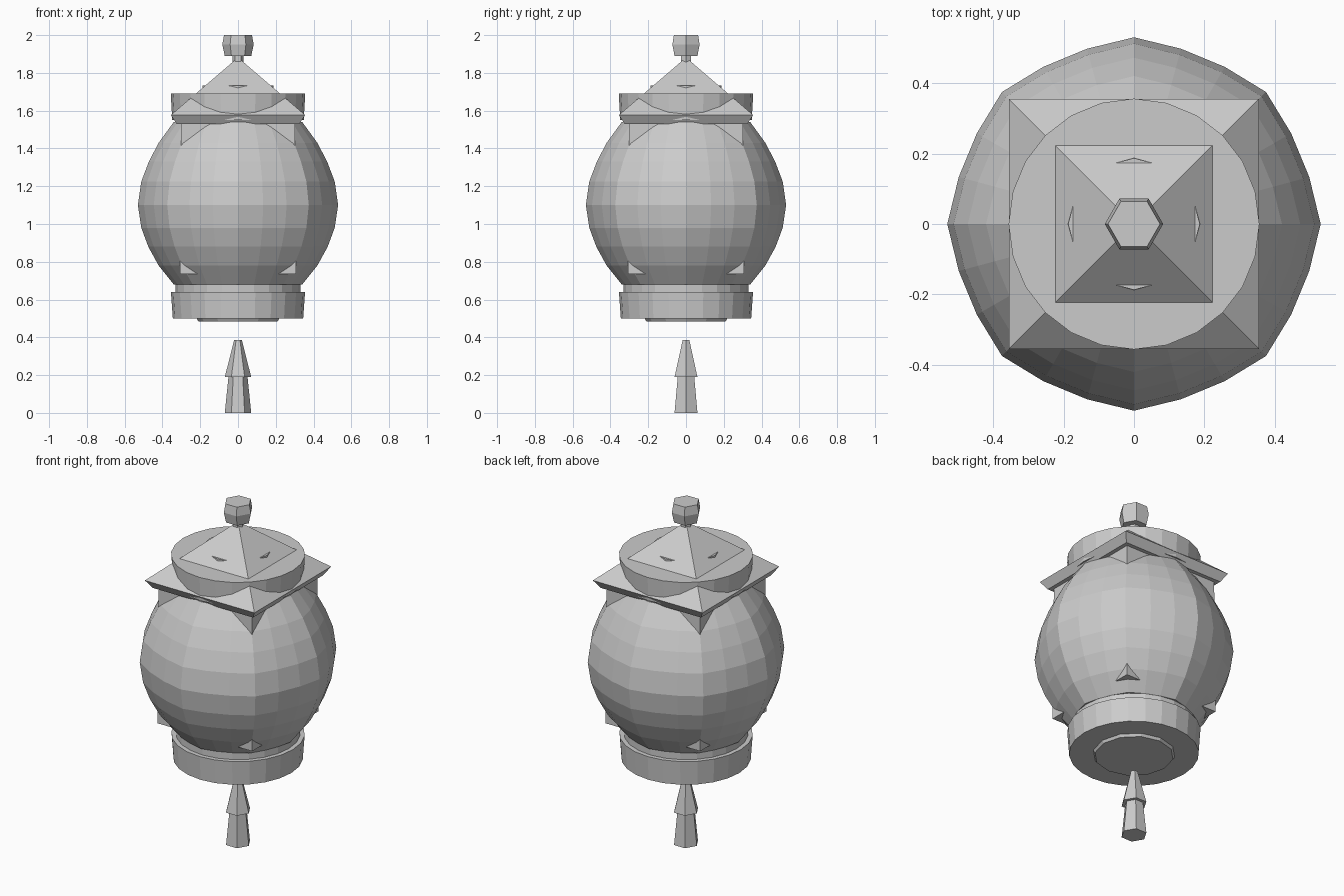
import bpy, math

cube = bpy.data.objects.get("Cube")
if cube:
    bpy.data.objects.remove(cube, do_unlink=True)

grey = bpy.data.materials.new("plain_grey")
grey.use_nodes = True
colour = (0.6, 0.6, 0.6, 1)
grey.diffuse_color = colour
grey.node_tree.nodes["Principled BSDF"].inputs["Base Color"].default_value = colour


def lathe(name, profile, sides, turn=0.0, shape=None):
    """Stack rings of (radius, height) into a closed faceted solid."""
    verts, faces = [], []
    for r, z in profile:
        for i in range(sides):
            a = math.tau * i / sides + turn
            k = r * (shape(i) if shape else 1)
            verts.append((k * math.cos(a), k * math.sin(a), z))
    for j in range(len(profile) - 1):
        for i in range(sides):
            n = (i + 1) % sides
            lo, hi = j * sides, (j + 1) * sides
            faces.append((lo + i, lo + n, hi + n, hi + i))
    faces.append(tuple(reversed(range(sides))))
    faces.append(tuple(range(len(verts) - sides, len(verts))))
    mesh = bpy.data.meshes.new(name)
    mesh.from_pydata(verts, [], faces)
    mesh.materials.append(grey)
    obj = bpy.data.objects.new(name, mesh)
    bpy.context.collection.objects.link(obj)
    return obj


def square(name, profile):
    """Square solid from (half width, height) pairs."""
    return lathe(name, [(h * math.sqrt(2), z) for h, z in profile], 4, math.pi / 4)


# Ribbed shade: eight ribs with flatter panels between them
lathe("lantern_shade",
      [(0.34, 0.68), (0.42, 0.78), (0.475, 0.88), (0.512, 0.98), (0.53, 1.1),
       (0.512, 1.225), (0.472, 1.33), (0.42, 1.43), (0.34, 1.54)],
      24, shape=lambda i: 1.0 if i % 3 == 0 else 0.972)

# Square inner frame whose corners show above and below the shade
square("inner_frame", [(0.307, 0.735), (0.302, 1.54)])

# Central core reaching out of the base and the roof
lathe("core", [(0.21, 0.485), (0.222, 0.505), (0.187, 1.733)], 12)

# Rings around both ends
lathe("bottom_collar", [(0.33, 0.63), (0.33, 0.7)], 24)
lathe("bottom_ring", [(0.345, 0.5), (0.355, 0.64)], 24)
lathe("top_ring", [(0.348, 1.55), (0.356, 1.69)], 24)

# Roof with a tapered eave
square("roof", [(0.325, 1.53), (0.355, 1.577), (0.002, 1.88)])

# Finial
lathe("finial_neck", [(0.03, 1.85), (0.03, 1.9)], 6)
lathe("finial", [(0.07, 1.89), (0.083, 1.95), (0.074, 2.0)], 6)

# Hanging tassel in two tiers
lathe("tassel_lower", [(0.07, 0), (0.05, 0.195)], 6)
lathe("tassel_upper", [(0.07, 0.19), (0.02, 0.387)], 6)
